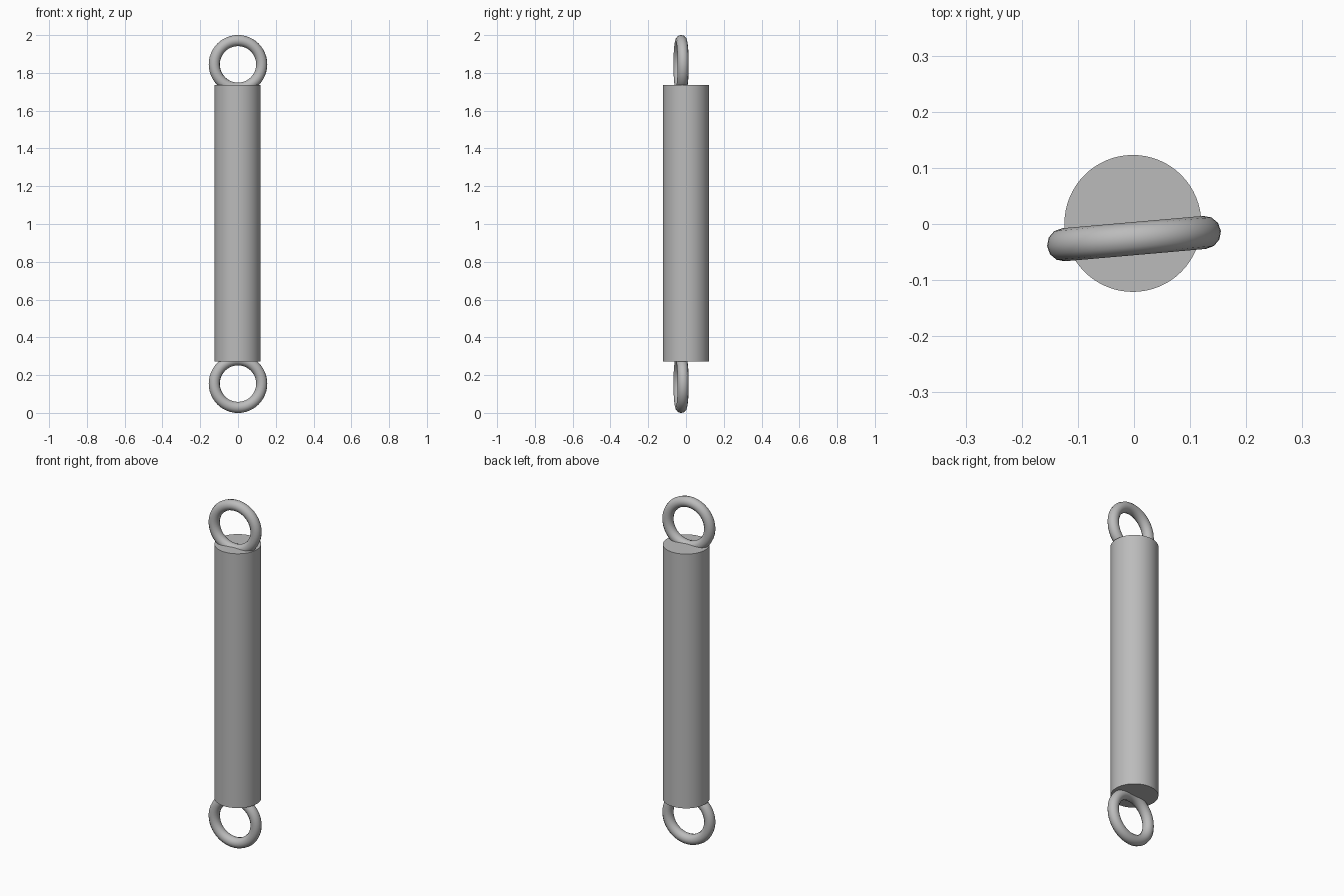
import bpy
import math

cube = bpy.data.objects.get("Cube")
if cube:
    bpy.data.objects.remove(cube, do_unlink=True)

# Single grey metal
GREY = (0.5, 0.5, 0.5, 1.0)
metal = bpy.data.materials.new("grey_metal")
metal.use_nodes = True
metal.diffuse_color = GREY
metal.node_tree.nodes["Principled BSDF"].inputs["Base Color"].default_value = GREY


def finish(name):
    part = bpy.context.object
    part.name = name
    part.data.materials.append(metal)
    bpy.ops.object.shade_smooth_by_angle(angle=math.radians(40))


# Cylindrical body
BOTTOM, TOP = 0.272, 1.737
bpy.ops.mesh.primitive_cylinder_add(
    vertices=64, radius=0.122, depth=TOP - BOTTOM,
    location=(-0.002, 0.001, (BOTTOM + TOP) / 2))
finish("body")

# Upright end rings, turned slightly and sunk into the body
for name, z in (("lower_ring", 0.155), ("upper_ring", 1.845)):
    bpy.ops.mesh.primitive_torus_add(
        major_radius=0.126, minor_radius=0.0295,
        major_segments=48, minor_segments=12,
        location=(0, -0.026, z),
        rotation=(math.pi / 2, 0, math.radians(5)))
    finish(name)
